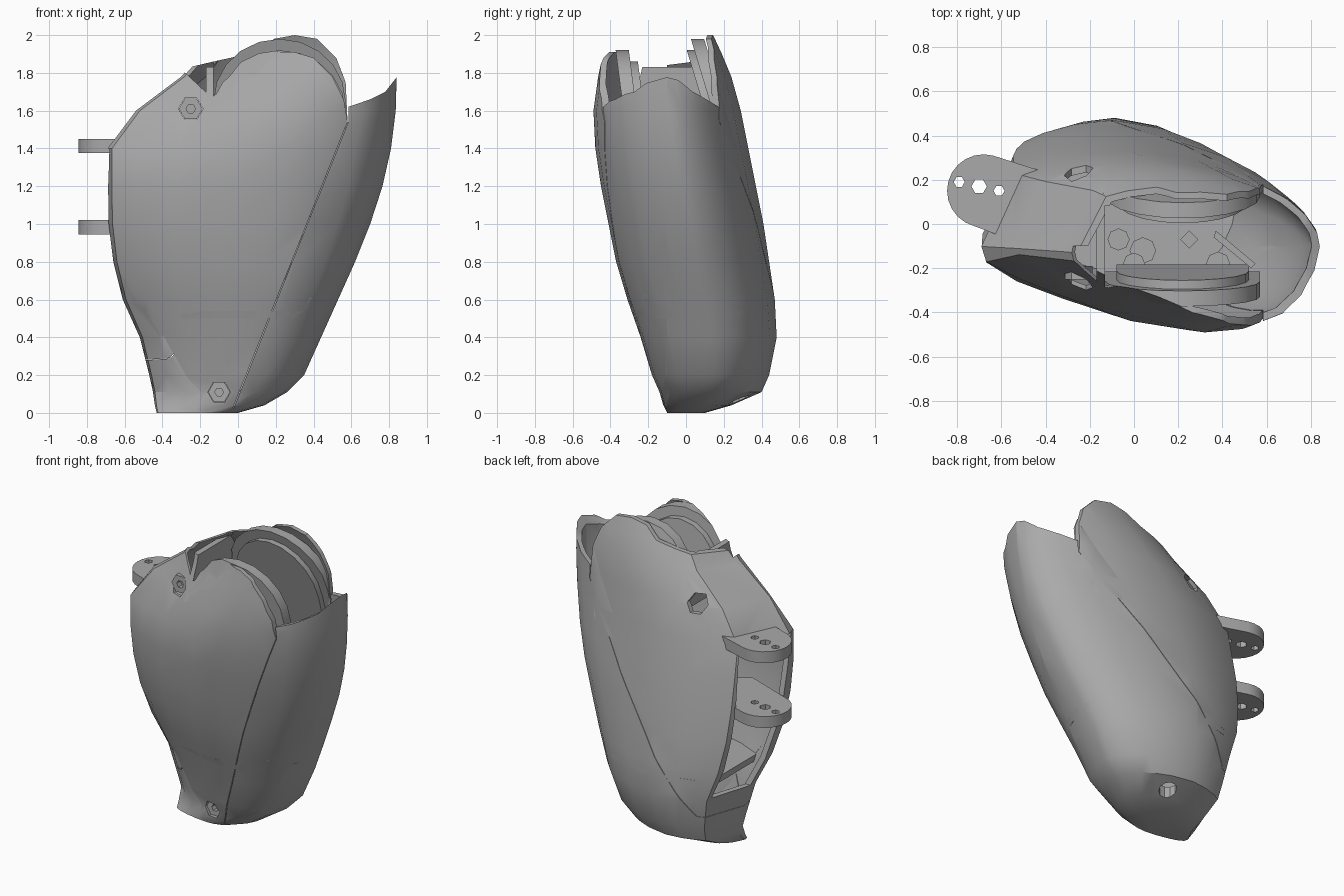
import bpy, bmesh, math
from mathutils import Vector

if "Cube" in bpy.data.objects:
    bpy.data.objects.remove(bpy.data.objects["Cube"])

grey = bpy.data.materials.new("plain_grey")
grey.use_nodes = True
grey.diffuse_color = (0.4, 0.4, 0.4, 1)
grey.node_tree.nodes["Principled BSDF"].inputs["Base Color"].default_value = (0.4, 0.4, 0.4, 1)


def finish(name, bm):
    bmesh.ops.recalc_face_normals(bm, faces=bm.faces)
    mesh = bpy.data.meshes.new(name)
    bm.to_mesh(mesh)
    bm.free()
    mesh.materials.append(grey)
    ob = bpy.data.objects.new(name, mesh)
    bpy.context.collection.objects.link(ob)
    return ob


def loft(name, rings):
    bm = bmesh.new()
    rows = [[bm.verts.new(p) for p in ring] for ring in rings]
    n = len(rows[0])
    for lo, hi in zip(rows, rows[1:]):
        for i in range(n):
            j = (i + 1) % n
            bm.faces.new((lo[i], lo[j], hi[j], hi[i]))
    bm.faces.new(rows[0])
    bm.faces.new(rows[-1])
    return finish(name, bm)


def prism(name, pts, start, end, axis="y", lean=0.0):
    """Extrude a flat outline along an axis; lean slides y with height."""
    def place(p, d):
        if axis == "y":
            return (p[0], d + lean * (p[1] - 1.9), p[1])
        return (d, p[0], p[1]) if axis == "x" else (p[0], p[1], d)
    return loft(name, [[place(p, d) for p in pts] for d in (start, end)])


def disc(x, z, r, n=6):
    return [(x + r * math.cos(i * math.tau / n), z + r * math.sin(i * math.tau / n)) for i in range(n)]


def combine(ob, other, op):
    mod = ob.modifiers.new("cut", "BOOLEAN")
    mod.operation, mod.object, mod.solver = op, other, "EXACT"
    bpy.ops.object.select_all(action="DESELECT")
    bpy.context.view_layer.objects.active = ob
    ob.select_set(True)
    bpy.ops.object.modifier_apply(modifier=mod.name)


def cut(ob, cutter, op="DIFFERENCE"):
    combine(ob, cutter, op)
    bpy.data.objects.remove(cutter)


def copy(ob, name):
    new = ob.copy()
    new.data = ob.data.copy()
    new.name = name
    bpy.context.collection.objects.link(new)
    return new


# Body cross-section, normalised; extents and front-left pinch at each height
ring = [(-1, -.1), (-.97, -.36), (-.78, -.58), (-.5, -.76), (-.1, -.93), (.25, -1), (.5, -.96),
        (.75, -.79), (.87, -.58), (.96, -.28), (1, .03), (.98, .2), (.9, .4), (.78, .57), (.6, .73), (.3, .9),
        (-.1, 1), (-.4, .95), (-.65, .85), (-.8, .75)]
levels = [(0, -.43, 0, -.1, .1, 0), (.04, -.44, .14, -.12, .24, 0), (.11, -.45, .26, -.14, .4, 0),
          (.2, -.47, .35, -.18, .44, 0), (.4, -.52, .44, -.24, .48, 0), (.6, -.61, .53, -.31, .47, 0),
          (.8, -.66, .62, -.37, .44, 0), (1, -.685, .7, -.41, .41, 0), (1.2, -.69, .765, -.45, .37, .1),
          (1.4, -.69, .81, -.48, .33, .35), (1.6, -.54, .835, -.49, .29, .75), (1.78, -.3, .84, -.465, .24, .6),
          (1.9, -.2, .83, -.44, .19, .5), (2.03, -.1, .82, -.41, .13, .4)]


def section(level, inset=0, lift=0):
    z, x0, x1, y0, y1, pinch = level
    cx, cy, rx, ry = (x0 + x1) / 2, (y0 + y1) / 2, (x1 - x0) / 2 - inset, (y1 - y0) / 2 - inset
    return [(cx + u * rx, cy + ry * (v if v > 0 else v * (1 - pinch * max(0, -u))), z + lift) for u, v in ring]


solid = loft("body_solid", [section(l) for l in levels])
shell = copy(solid, "shell_blank")
cut(shell, loft("cavity", [section(l, .035, .01) for l in levels[2:]]))

# Wrist-side opening, finger slot and screw holes
cut(shell, prism("opening", [(.08, .42), (.36, .42), (.22, 1.4), (-.13, 1.4)], -1, -.35, "x"))
cut(shell, prism("slot", [(-.3, 2.1), (.04, 2.1), (.15, 1.5), (-.27, 1.5)], -.13, .57, "x"))
cut(shell, prism("upper_hole", disc(-.25, 1.61, .065), -1, 1))
cut(shell, prism("lower_hole", disc(-.1, .11, .06), -1, .02))
cut(shell, prism("rear_hole", disc(-.03, .28, .055, 10), -.1, .2, "z"))

# Split the shell into front, back and wrapped cover
left_edge = [(-.8, -.1), (-.8, 1.4), (-.6, 1.7), (-.3, 1.82)]
front_top = [(-.14, 1.67), (.12, 1.87), (.2, 1.91), (.3, 1.91), (.4, 1.88), (.5, 1.78), (.56, 1.66), (.58, 1.54)]
back_top = [(-.13, 1.86), (.1, 1.91), (.19, 1.98), (.3, 2), (.42, 1.98), (.52, 1.88), (.57, 1.75), (.58, 1.54)]
cover_top = [(.584, 1.54), (.584, 1.62), (.7, 1.66), (.78, 1.7), (.85, 1.79), (1, 1.9), (1, -.1)]
front_seam = [(-.03, .02), (-.05, -.1)]
back_seam = [(-.36, .29), (-.8, .26)]
middle = -.1


def shift(pts):
    return [(x + .004, z - .002) for x, z in pts]


def panel(name, outline, y0, y1):
    ob = copy(shell, name)
    cut(ob, prism("outline", outline, y0, y1), "INTERSECT")
    return ob


parts = [panel("front_shell", left_edge + front_top + front_seam, -1, middle),
         panel("back_shell", left_edge[1:] + back_top + back_seam, middle, 1),
         panel("cover_front", cover_top + shift(front_seam)[::-1], -1, middle),
         panel("cover_back", cover_top + [(-.8, -.1)] + shift(back_seam)[::-1], middle, 1)]


def inside(ob):
    """Trim an inner part to the body volume and keep it."""
    combine(ob, solid, "INTERSECT")
    parts.append(ob)


# End wall of the finger slot
inside(prism("slot_end_wall", [(-.17, 1.55), (-.13, 1.55), (-.13, 1.83), (-.17, 1.83)], -.6, .6))


# Leaning rounded plates on either side of the finger slot
def arch(top, r, base):
    arc = [(.22 + r * math.cos(a * math.pi / 10), top - .33 + .33 * math.sin(a * math.pi / 10)) for a in range(11)]
    return [(r + .22, base)] + arc + [(.22 - r, base)]


for side, y, top, lean, step in (("front", -.37, 1.92, -.13, 1), ("back", .12, 1.98, -.3, -1)):
    inside(prism(side + "_slot_plate", arch(top, .35, 1.25), y, y + step * .07, "y", lean))
    inside(prism(side + "_slot_step", arch(top - .06, .3, 1.3), y + step * .06, y + step * .11, "y", lean))

# Inner floor
inside(prism("inner_floor", [(-.45, .5), (1, .5), (1, .54), (-.45, .54)], -1, 1))

# Posts standing on the floor
for i, (x, y, r, top) in enumerate([(-.07, -.07, .05, 1.2), (.04, -.12, .06, 1.1),
                                    (0, -.18, .05, 1.15), (.38, -.18, .055, 1.1), (.25, -.07, .04, .8)]):
    inside(prism(f"post_{i + 1}", disc(x, y, r, 4 if i == 4 else 8), .52, top, "z"))
inside(prism("slot_divider", [(.37, -.03), (.55, -.18), (.53, -.2), (.36, -.06)], .8, 1.4, "z"))

# Two hinge lugs with pin holes
centre = Vector((-.68, .15))
for name, low, high in (("upper", 1.375, 1.45), ("lower", .945, 1.02)):
    arc = [(centre.x + .165 * math.cos(math.radians(a)), centre.y + .165 * math.sin(math.radians(a)))
           for a in range(75, 256, 15)]
    lug = prism(name + "_hinge_lug", arc + [(-.4, -.13), (-.28, -.05), (-.28, .18), (-.42, .24)], low, high, "z")
    for x, y, r in ((-.79, .19, .025), (-.7, .17, .035), (-.61, .15, .025)):
        cut(lug, prism("pin_hole", disc(x, y, r), low - .1, high + .1, "z"))
    parts.append(lug)

# Hexagonal screw bosses set in the front holes
for name, x, z, r, y in (("upper", -.25, 1.61, .063, -.25), ("lower", -.1, .11, .058, -.1)):
    boss = prism(name + "_screw_boss", disc(x, z, r), y, y + .06)
    cut(boss, prism("socket", disc(x, z, r * .4), y - .05, y + .04))
    parts.append(boss)

for ob in (solid, shell):
    bpy.data.objects.remove(ob)
for ob in parts:
    bpy.ops.object.select_all(action="DESELECT")
    bpy.context.view_layer.objects.active = ob
    ob.select_set(True)
    bpy.ops.object.shade_smooth_by_angle(angle=math.radians(30))
